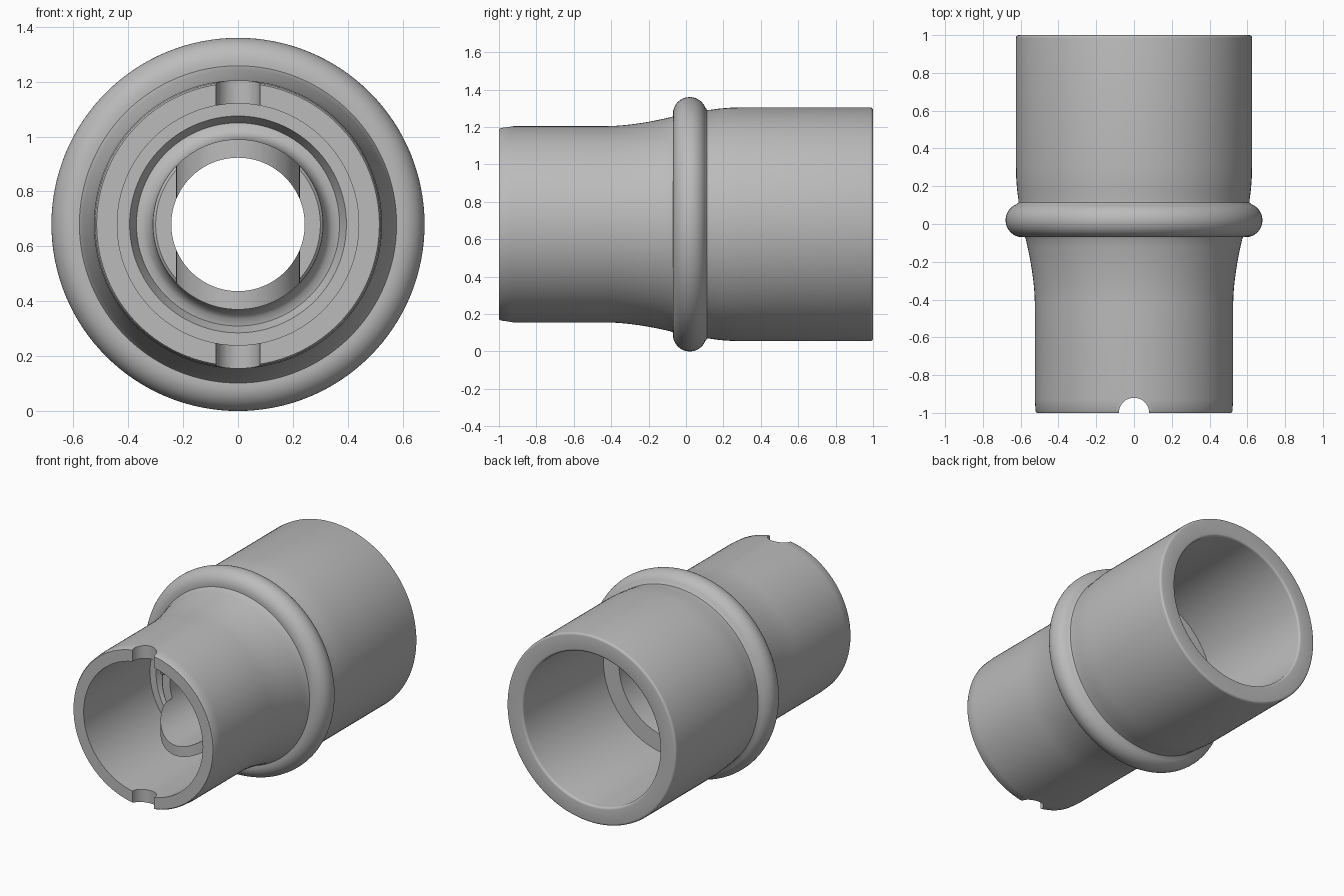
import bpy, bmesh
from math import sin, cos, pi, radians

SEGMENTS = 128
AXIS_Z = 0.68

if "Cube" in bpy.data.objects:
    bpy.data.objects.remove(bpy.data.objects["Cube"])

grey = bpy.data.materials.new("mid_grey")
grey.use_nodes = True
COLOUR = (0.5, 0.5, 0.5, 1)
grey.diffuse_color = COLOUR
grey.node_tree.nodes["Principled BSDF"].inputs["Base Color"].default_value = COLOUR


def add_object(name, bm):
    bmesh.ops.recalc_face_normals(bm, faces=bm.faces)
    mesh = bpy.data.meshes.new(name)
    bm.to_mesh(mesh)
    bm.free()
    mesh.materials.append(grey)
    obj = bpy.data.objects.new(name, mesh)
    bpy.context.collection.objects.link(obj)
    return obj


def lathe(name, profile):
    """Revolve a closed (y, radius) outline around the long axis."""
    bm = bmesh.new()
    rings = []
    for i in range(SEGMENTS):
        a = 2 * pi * i / SEGMENTS
        rings.append([bm.verts.new((r * sin(a), y, AXIS_Z + r * cos(a))) for y, r in profile])
    n = len(profile)
    for i in range(SEGMENTS):
        a, b = rings[i - 1], rings[i]
        for j in range(n):
            bm.faces.new((a[j - 1], a[j], b[j], b[j - 1]))
    return add_object(name, bm)


def prism(name, outline):
    """Extrude an (x, y) outline through the full height."""
    bm = bmesh.new()
    face = bm.faces.new([bm.verts.new((x, y, -0.1)) for x, y in outline])
    side = bmesh.ops.extrude_face_region(bm, geom=[face])["geom"]
    top = [v for v in side if isinstance(v, bmesh.types.BMVert)]
    bmesh.ops.translate(bm, verts=top, vec=(0, 0, 1.6))
    return add_object(name, bm)


def boolean(obj, cutter, operation):
    """Apply the boolean and discard the cutter."""
    cutter.hide_render = True
    mod = obj.modifiers.new("cut", "BOOLEAN")
    mod.object, mod.operation, mod.solver = cutter, operation, "EXACT"
    graph = bpy.context.evaluated_depsgraph_get()
    mesh = bpy.data.meshes.new_from_object(obj.evaluated_get(graph))
    obj.modifiers.clear()
    obj.data = mesh
    bpy.data.objects.remove(cutter)


def arc(cx, cy, r, start, end, steps):
    angles = [radians(start + (end - start) * i / steps) for i in range(steps + 1)]
    return [(cx + r * cos(a), cy + r * sin(a)) for a in angles]


# Sleeve outside: narrow front, flare, rounded collar, wide rear
outside = [(-1, 0.44), (-1, 0.515), (-0.99, 0.521), (-0.93, 0.525), (-0.42, 0.525)]
flare = [(-0.42 + 0.34 * t / 8, 0.525 + 0.048 * (t / 8) ** 1.7) for t in range(1, 9)]
collar = [(-0.07, 0.578)] + arc(0.02, 0.59, 0.09, 180, 22, 20)
rear = [(0.113, 0.612), (0.13, 0.612), (0.18, 0.619), (0.25, 0.624), (0.3, 0.625)]
rear += arc(0.985, 0.61, 0.015, 90, 0, 4) + arc(0.985, 0.52, 0.015, 0, -90, 4)

# Sleeve inside: rear bore, throat, short neck, groove and front bore
inside = [(0.15, 0.505), (0.15, 0.39), (-0.17, 0.39), (-0.17, 0.243), (-0.37, 0.243)]
neck = [(-0.37, 0.3), (-0.36, 0.31), (-0.31, 0.313), (-0.27, 0.325), (-0.25, 0.345),
        (-0.245, 0.37), (-0.3, 0.395), (-0.3, 0.44)]
sleeve = lathe("sleeve", outside + flare + collar + rear + inside + neck)

# Round notches at the top and bottom of the front rim
boolean(sleeve, prism("notch_cutter", arc(0, -1, 0.08, 0, 348.75, 31)), "DIFFERENCE")

# Two round-ended tongues reaching forward from the neck
tongues = lathe("tongues", [(-0.7, 0.243), (-0.7, 0.31), (-0.2, 0.31), (-0.2, 0.243)])
shape = arc(0, -0.425, 0.225, 180, 360, 32) + [(0.225, -0.22), (-0.225, -0.22)]
boolean(tongues, prism("tongue_cutter", shape), "INTERSECT")

# Smooth shading with crisp edges
for obj in (sleeve, tongues):
    bpy.ops.object.select_all(action="DESELECT")
    obj.select_set(True)
    bpy.context.view_layer.objects.active = obj
    bpy.ops.object.shade_smooth_by_angle(angle=radians(35))
